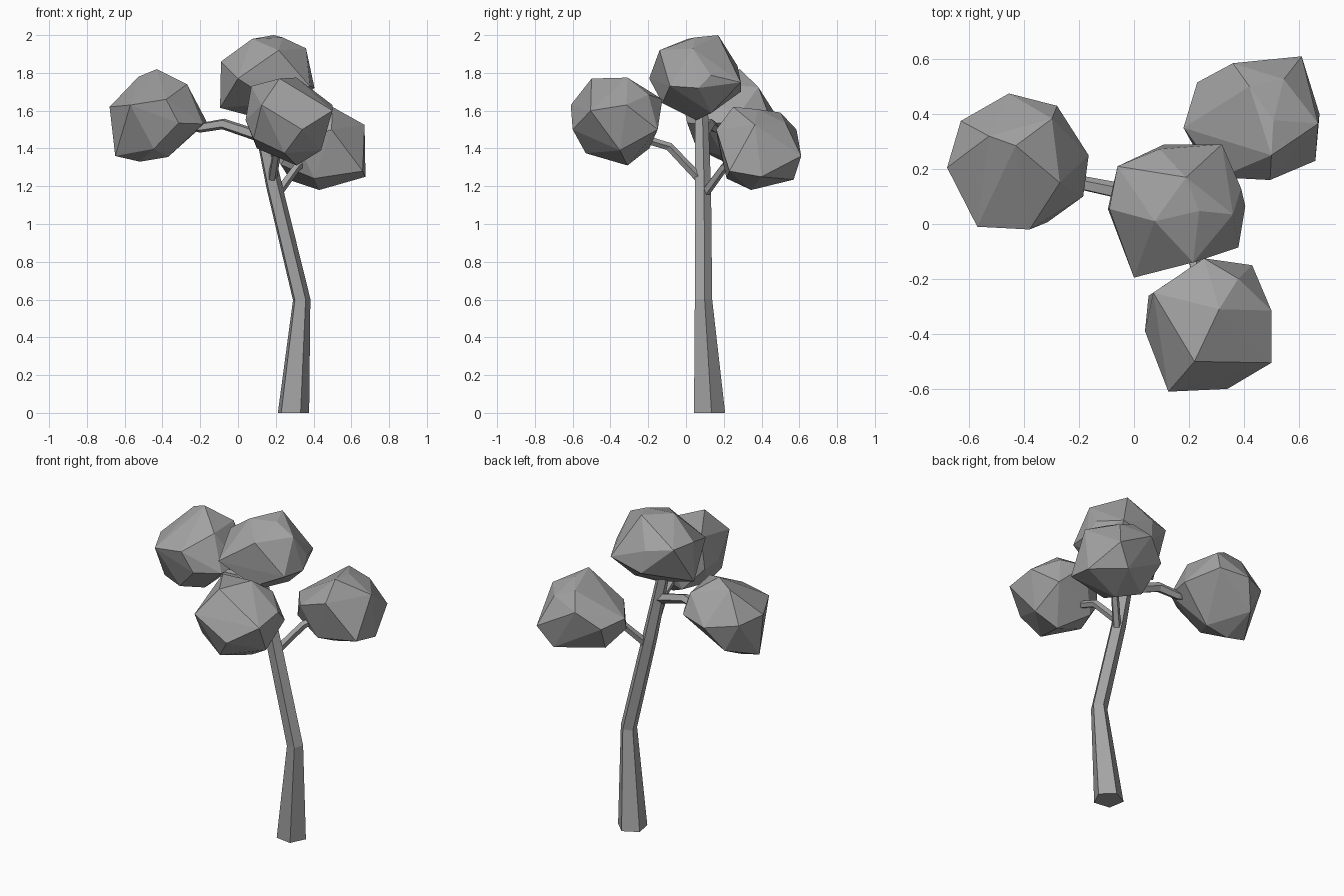
import bpy, bmesh, math
from mathutils import Vector

if "Cube" in bpy.data.objects:
    bpy.data.objects.remove(bpy.data.objects["Cube"])

grey = bpy.data.materials.new("dark_grey")
grey.diffuse_color = (.37, .37, .37, 1)
grey.use_nodes = True
grey.node_tree.nodes["Principled BSDF"].inputs["Base Color"].default_value = grey.diffuse_color


def finish(name, bm):
    bmesh.ops.recalc_face_normals(bm, faces=bm.faces)
    mesh = bpy.data.meshes.new(name)
    bm.to_mesh(mesh)
    bm.free()
    mesh.materials.append(grey)
    obj = bpy.data.objects.new(name, mesh)
    bpy.context.collection.objects.link(obj)
    return obj


def limb(name, path, radii, flat_base=False, sides=5):
    """Low-poly tapered tube along a bent path."""
    bm = bmesh.new()
    pts = [Vector(p) for p in path]
    rings = []
    for i, (p, r) in enumerate(zip(pts, radii)):
        tangent = pts[min(i + 1, len(pts) - 1)] - pts[max(i - 1, 0)]
        if flat_base and i == 0:
            tangent = Vector((0, 0, 1))
        turn = Vector((0, 0, 1)).rotation_difference(tangent)
        ring = []
        for k in range(sides):
            a = 2 * math.pi * k / sides + math.radians(10)
            ring.append(bm.verts.new(p + turn @ Vector((r * math.cos(a), r * math.sin(a), 0))))
        rings.append(ring)
    for a, b in zip(rings, rings[1:]):
        for k in range(sides):
            j = (k + 1) % sides
            bm.faces.new((a[k], a[j], b[j], b[k]))
    bm.faces.new(rings[0])
    bm.faces.new(rings[-1])
    return finish(name, bm)


def foliage(name, low, high, corners, count=18):
    """Faceted clump: even points on an ellipsoid, some pulled to key corners, then hulled."""
    low, high = Vector(low), Vector(high)
    centre, half = (low + high) / 2, (high - low) / 2
    pts = []
    for i in range(count):
        z = 1 - 2 * (i + 0.5) / count
        r, a = math.sqrt(1 - z * z), i * math.pi * (3 - math.sqrt(5))
        d = Vector((r * math.cos(a), r * math.sin(a), z))
        pts.append(centre + d * half)
    fixed = []
    for c in map(Vector, corners):
        near = min(pts, key=lambda p: (p - c).length)
        pts.remove(near)
        fixed.append(c)
    bm = bmesh.new()
    for p in pts + fixed:
        bm.verts.new([min(max(v, lo), hi) for v, lo, hi in zip(p, low, high)])
    bmesh.ops.convex_hull(bm, input=bm.verts)
    loose = [v for v in bm.verts if not v.link_faces]
    bmesh.ops.delete(bm, geom=loose, context='VERTS')
    return finish(name, bm)


# Trunk
limb("trunk", [(.29, .12, 0), (.335, .09, .6), (.19, .088, 1.2), (.10, .08, 1.62)],
     [.088, .049, .045, .036], flat_base=True)

# Branches
limb("left_branch", [(.13, .08, 1.46), (-.08, .125, 1.53), (-.2, .15, 1.51), (-.4, .2, 1.55)],
     [.032, .03, .027, .02])
limb("front_branch", [(.18, .08, 1.23), (.21, -.09, 1.41), (.23, -.19, 1.44), (.26, -.33, 1.5)],
     [.025, .023, .022, .018])
limb("back_branch", [(.2, .09, 1.15), (.31, .2, 1.3), (.42, .35, 1.38)], [.025, .023, .02])

# Foliage clumps
foliage("left_foliage", (-.68, -.02, 1.33), (-.165, .475, 1.82),
        [(-.43, .285, 1.82), (-.68, .205, 1.62), (-.27, .15, 1.74), (-.165, .25, 1.54),
         (-.38, -.02, 1.66), (-.57, -.01, 1.63), (-.455, .475, 1.58), (-.52, .2, 1.33),
         (-.65, .2, 1.36), (-.185, .1, 1.53), (-.63, .375, 1.6), (-.28, .43, 1.6),
         (-.37, .2, 1.355)])
foliage("top_foliage", (-.095, -.195, 1.55), (.405, .29, 2.0),
        [(.075, .01, 1.98), (.19, .17, 2.0), (.215, -.14, 1.92), (0, -.195, 1.77),
         (.36, .035, 1.93), (.32, .29, 1.75), (-.06, .21, 1.86), (-.095, .055, 1.615),
         (.15, .055, 1.55), (.405, .065, 1.72), (.38, -.085, 1.73), (.11, .29, 1.7),
         (-.09, .055, 1.86), (.2, -.125, 1.64)])
foliage("front_foliage", (.035, -.61, 1.31), (.5, -.105, 1.775),
        [(.31, -.31, 1.775), (.22, -.5, 1.77), (.07, -.25, 1.73), (.5, -.315, 1.63),
         (.5, -.505, 1.6), (.125, -.61, 1.63), (.43, -.15, 1.5), (.31, -.31, 1.31),
         (.1, -.35, 1.4), (.04, -.39, 1.55), (.255, -.125, 1.66), (.34, -.6, 1.5),
         (.44, -.35, 1.39)])
foliage("back_foliage", (.175, .14, 1.18), (.675, .615, 1.62),
        [(.61, .61, 1.36), (.42, .5, 1.59), (.5, .25, 1.62), (.67, .365, 1.525),
         (.66, .23, 1.28), (.18, .35, 1.42), (.23, .515, 1.4), (.43, .345, 1.18),
         (.52, .57, 1.235), (.495, .16, 1.5), (.36, .585, 1.5), (.675, .4, 1.25),
         (.28, .4, 1.23)])
